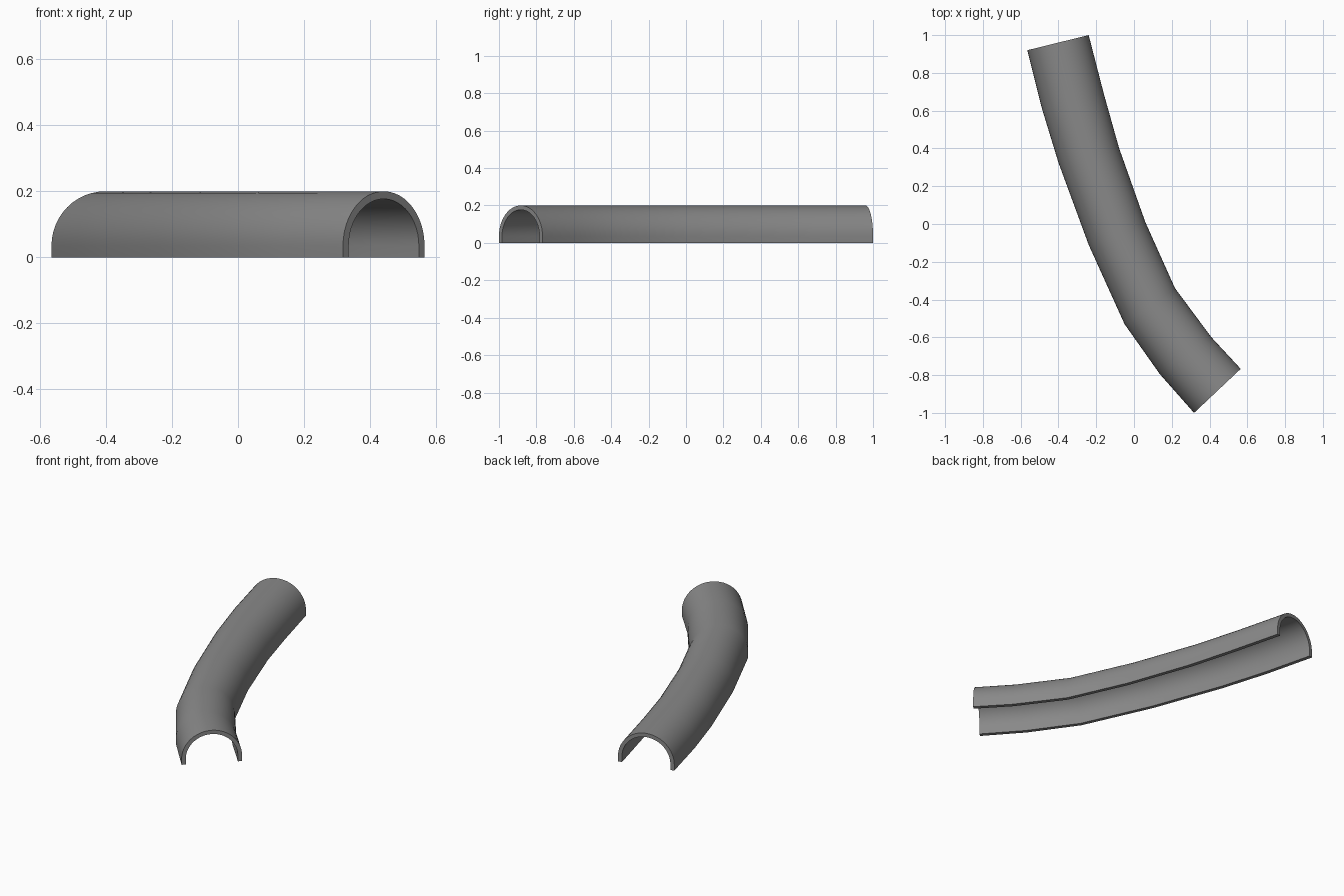
import bpy, bmesh
from math import pi, cos, sin, radians
from mathutils import Vector

cube = bpy.data.objects.get("Cube")
if cube:
    bpy.data.objects.remove(cube, do_unlink=True)

grey = bpy.data.materials.new("mid grey")
grey.use_nodes = True
grey.diffuse_color = (0.25, 0.25, 0.25, 1)
grey.node_tree.nodes["Principled BSDF"].inputs["Base Color"].default_value = grey.diffuse_color

RADIUS, WALL, SPRING, STEPS = 0.165, 0.023, 0.035, 24

# Plan of the two lower edges of the channel, from back to front
LEFT_RAIL = [(-0.565, 0.92), (-0.487, 0.61), (-0.40, 0.325), (-0.24, -0.11),
             (-0.05, -0.53), (0.137, -0.795), (0.318, -1.0)]
RIGHT_RAIL = [(-0.24, 1.0), (-0.16, 0.69), (-0.08, 0.405), (0.06, 0.01),
              (0.217, -0.34), (0.41, -0.60), (0.565, -0.767)]


def arch(radius):
    """Round arch on short straight legs, as (sideways, height) points."""
    arc = [(-radius * cos(pi * i / STEPS), SPRING + radius * sin(pi * i / STEPS))
           for i in range(STEPS + 1)]
    return [(-radius, 0)] + arc + [(radius, 0)]


# Closed wall section: outer arch, then inner arch back again
section = arch(RADIUS) + arch(RADIUS - WALL)[::-1]
count = len(section)

# Sweep the section along the rails
bm = bmesh.new()
rings = []
for a, b in zip(LEFT_RAIL, RIGHT_RAIL):
    a, b = Vector((*a, 0)), Vector((*b, 0))
    rings.append([bm.verts.new(a.lerp(b, 0.5 + u / (2 * RADIUS)) + Vector((0, 0, z)))
                  for u, z in section])
for r, s in zip(rings, rings[1:]):
    for i in range(count):
        j = (i + 1) % count
        bm.faces.new((r[i], r[j], s[j], s[i]))

# Rim at each end
half = count // 2
for r in (rings[0], rings[-1]):
    for i in range(half - 1):
        bm.faces.new((r[i], r[i + 1], r[count - 2 - i], r[count - 1 - i]))
bmesh.ops.recalc_face_normals(bm, faces=bm.faces)

mesh = bpy.data.meshes.new("curved_half_pipe")
bm.to_mesh(mesh)
bm.free()
mesh.materials.append(grey)
pipe = bpy.data.objects.new("curved_half_pipe", mesh)
bpy.context.collection.objects.link(pipe)

bpy.ops.object.select_all(action="DESELECT")
pipe.select_set(True)
bpy.context.view_layer.objects.active = pipe
bpy.ops.object.shade_smooth_by_angle(angle=radians(30))
